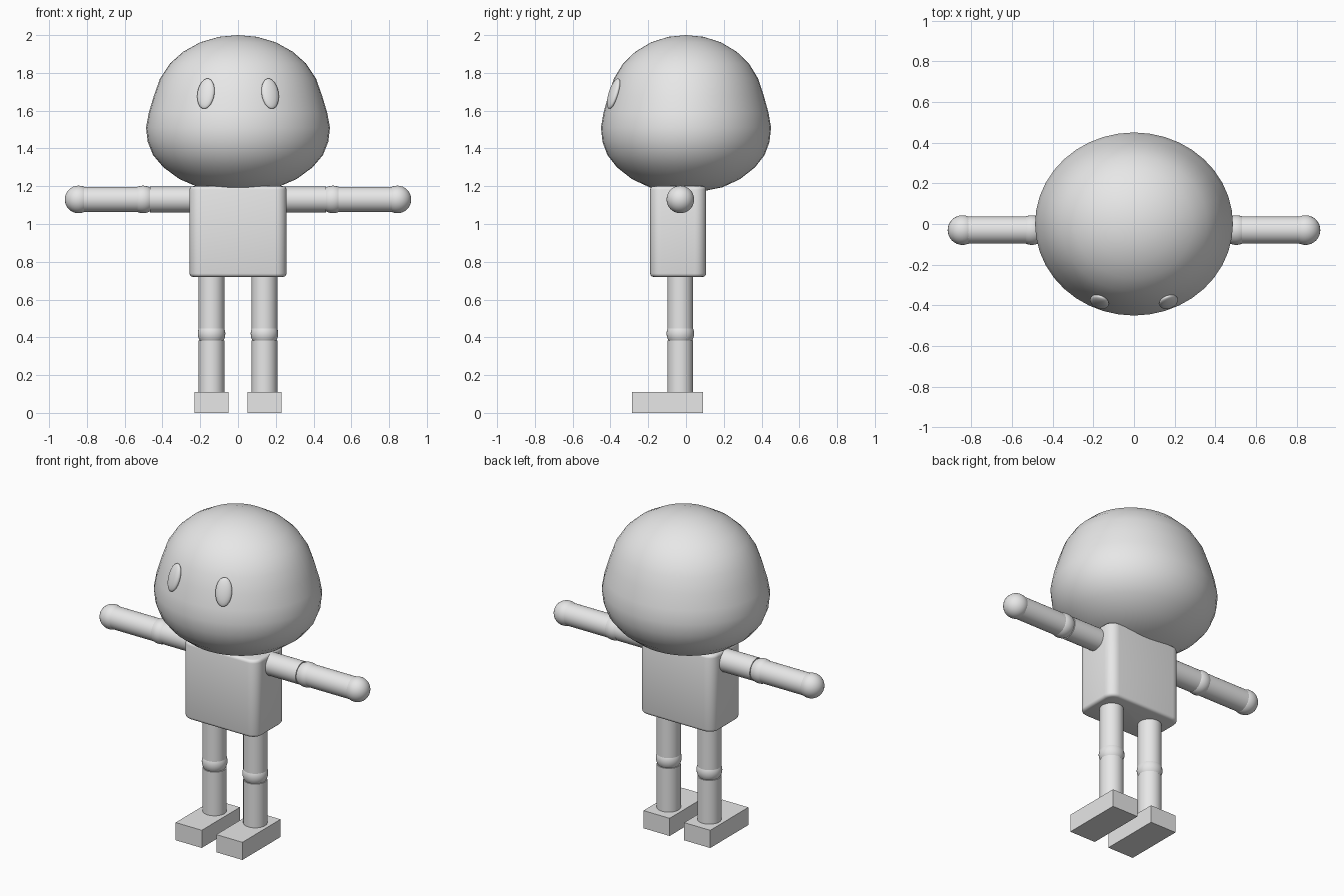
import bpy, bmesh, math
from mathutils import Matrix, Vector

if "Cube" in bpy.data.objects:
    bpy.data.objects.remove(bpy.data.objects["Cube"])

grey = bpy.data.materials.new("plain_grey")
grey.diffuse_color = (0.8, 0.8, 0.8, 1)
grey.use_nodes = True
grey.node_tree.nodes["Principled BSDF"].inputs["Base Color"].default_value = grey.diffuse_color


def finish(ob, name, smooth=True):
    ob.name = name
    ob.data.materials.append(grey)
    if smooth:
        bpy.ops.object.select_all(action='DESELECT')
        ob.select_set(True)
        bpy.context.view_layer.objects.active = ob
        bpy.ops.object.shade_smooth_by_angle(angle=math.radians(40))
    return ob


def from_bmesh(bm, name, smooth=True):
    bmesh.ops.recalc_face_normals(bm, faces=bm.faces)
    me = bpy.data.meshes.new(name)
    bm.to_mesh(me)
    bm.free()
    ob = bpy.data.objects.new(name, me)
    bpy.context.collection.objects.link(ob)
    return finish(ob, name, smooth)


def rod(name, a, b, r):
    a, b = Vector(a), Vector(b)
    bpy.ops.mesh.primitive_cylinder_add(vertices=32, radius=r, depth=(b - a).length,
                                        location=(a + b) / 2)
    ob = bpy.context.object
    ob.rotation_euler = (b - a).to_track_quat('Z', 'Y').to_euler()
    return finish(ob, name)


def ball(name, loc, size, rot=(0, 0, 0)):
    bpy.ops.mesh.primitive_uv_sphere_add(segments=32, ring_count=16, radius=1,
                                         location=loc, rotation=rot)
    ob = bpy.context.object
    ob.scale = size
    return finish(ob, name)


def box(name, lo, hi, upright=0.0, rim=0.0):
    """Box with rounded upright edges and a small rounded rim at the bottom."""
    lo, hi = Vector(lo), Vector(hi)
    bm = bmesh.new()
    bmesh.ops.create_cube(bm, size=1, matrix=Matrix.Translation((lo + hi) / 2)
                          @ Matrix.Diagonal((*(hi - lo), 1)))
    if upright:
        edges = [e for e in bm.edges if abs(e.verts[0].co.z - e.verts[1].co.z) > 0.1]
        bmesh.ops.bevel(bm, geom=edges, offset=upright, segments=6, profile=0.5,
                        affect='EDGES')
        edges = [e for e in bm.edges if all(abs(v.co.z - lo.z) < 1e-4 or
                                            abs(v.co.z - hi.z) < 1e-4 for v in e.verts)
                 and abs(e.verts[0].co.z - e.verts[1].co.z) < 1e-4]
        bmesh.ops.bevel(bm, geom=edges, offset=rim, segments=3, profile=0.5,
                        affect='EDGES')
    return from_bmesh(bm, name, bool(upright))


# Head: a turned profile, slightly narrower front to back
profile = [(0, 2.0), (0.1, 1.991), (0.2, 1.962), (0.29, 1.912), (0.36, 1.85), (0.413, 1.77),
           (0.445, 1.68), (0.472, 1.59), (0.487, 1.51), (0.478, 1.435), (0.45, 1.365),
           (0.395, 1.3), (0.31, 1.238), (0.21, 1.195), (0.1, 1.174), (0, 1.168)]
bm = bmesh.new()
vs = [bm.verts.new((r, 0, z)) for r, z in profile]
es = [bm.edges.new(p) for p in zip(vs, vs[1:])]
bmesh.ops.spin(bm, geom=vs + es, cent=(0, 0, 0), axis=(0, 0, 1), angle=math.tau, steps=40)
bmesh.ops.remove_doubles(bm, verts=bm.verts, dist=1e-4)
bmesh.ops.scale(bm, vec=(1, 0.925, 1), verts=bm.verts)
from_bmesh(bm, "head")

# Torso
box("torso", (-0.257, -0.19, 0.72), (0.257, 0.107, 1.2), 0.06, 0.018)

# Paired parts
Y = -0.03
for s, side in ((-1, "left"), (1, "right")):
    # Eyes lie flat against the head
    ball(side + "_eye", (s * 0.17, -0.383, 1.69), (0.048, 0.022, 0.084),
         (math.radians(-18), 0, s * math.radians(22)))
    # Arm
    rod(side + "_upper_arm", (s * 0.2, Y, 1.13), (s * 0.465, Y, 1.13), 0.068)
    ball(side + "_elbow", (s * 0.503, Y, 1.13), (0.073,) * 3)
    rod(side + "_forearm", (s * 0.51, Y, 1.13), (s * 0.86, Y, 1.13), 0.067)
    ball(side + "_hand", (s * 0.844, Y, 1.13), (0.073,) * 3)
    # Leg
    x = s * 0.14
    rod(side + "_thigh", (x, Y, 0.42), (x, Y, 0.76), 0.068)
    ball(side + "_knee", (x, Y, 0.42), (0.073,) * 3)
    rod(side + "_shin", (x, Y, 0.08), (x, Y, 0.382), 0.068)
    box(side + "_foot", (x - 0.09, -0.285, 0), (x + 0.09, 0.09, 0.11))
